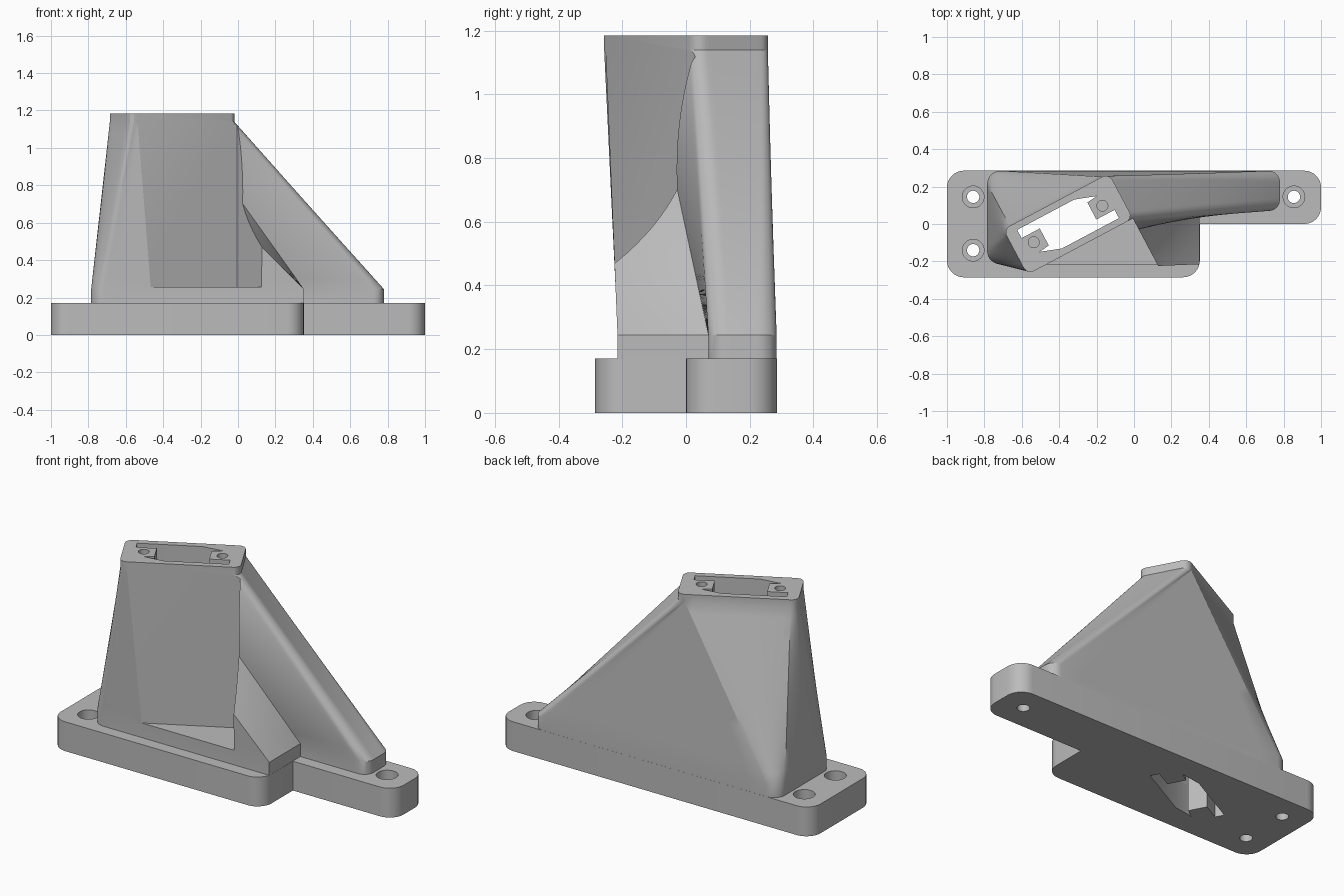
import bpy, bmesh, math
from mathutils import Vector

cube = bpy.data.objects.get("Cube")
if cube:
    bpy.data.objects.remove(cube, do_unlink=True)

grey = bpy.data.materials.new("plain grey")
grey.use_nodes = True
colour = (0.5, 0.5, 0.5, 1)
grey.diffuse_color = colour
grey.node_tree.nodes["Principled BSDF"].inputs["Base Color"].default_value = colour

ANGLE = math.radians(28)
U = Vector((math.cos(ANGLE), math.sin(ANGLE)))
V = Vector((-U.y, U.x))
CENTRE = Vector((-0.3525, 0))


def turned(u, v):
    """Point in the frame of the turned top."""
    return CENTRE + U * u + V * v


def arc(corner, before, after, r, n=8):
    """Rounded square corner, from the incoming edge to the outgoing one."""
    corner = Vector(corner)
    a = (Vector(before) - corner).normalized()
    b = (Vector(after) - corner).normalized()
    mid = corner + (a + b) * r
    turns = [math.pi / 2 * i / n for i in range(n + 1)]
    return [mid - (b * math.cos(t) + a * math.sin(t)) * r for t in turns]


def along(path, n=12):
    """n points evenly spaced along a path, leaving out its end."""
    lengths = [(q - p).length for p, q in zip(path, path[1:])]
    total, points = sum(lengths), []
    for i in range(n):
        d = total * i / n
        for p, q, length in zip(path, path[1:], lengths):
            if d <= length + 1e-9:
                points.append(p.lerp(q, d / length) if length > 0 else p)
                break
            d -= length
    return points


def finish(name, bm):
    bmesh.ops.recalc_face_normals(bm, faces=bm.faces)
    mesh = bpy.data.meshes.new(name)
    bm.to_mesh(mesh)
    bm.free()
    mesh.materials.append(grey)
    ob = bpy.data.objects.new(name, mesh)
    bpy.context.collection.objects.link(ob)
    return ob


def prism(name, outline, low, high):
    bm = bmesh.new()
    face = bm.faces.new([bm.verts.new((p[0], p[1], low)) for p in outline])
    new = bmesh.ops.extrude_face_region(bm, geom=[face])["geom"]
    bmesh.ops.translate(bm, vec=(0, 0, high - low),
                        verts=[g for g in new if isinstance(g, bmesh.types.BMVert)])
    return finish(name, bm)


def circle(centre, r, n=32):
    return [(centre[0] + r * math.cos(math.tau * i / n),
             centre[1] + r * math.sin(math.tau * i / n)) for i in range(n)]


def activate(ob):
    bpy.ops.object.select_all(action='DESELECT')
    ob.select_set(True)
    bpy.context.view_layer.objects.active = ob


def cut(ob, cutters):
    activate(ob)
    for cutter in cutters:
        cutter.hide_render = True
        mod = ob.modifiers.new("cut", 'BOOLEAN')
        mod.operation, mod.solver, mod.object = 'DIFFERENCE', 'EXACT', cutter
        bpy.ops.object.modifier_apply(modifier=mod.name)
        bpy.data.objects.remove(cutter, do_unlink=True)
    activate(ob)
    bpy.ops.object.shade_smooth_by_angle(angle=math.radians(25))


def slot():
    # Point-symmetric opening with a screw tab at each end
    half = [(-0.255, 0.1), (0.09, 0.1), (0.205, 0.06),
            (0.145, 0.053), (0.145, -0.05), (0.255, -0.05)]
    return prism("slot_cutter", [turned(s * u, s * v) for s in (1, -1) for u, v in half], -0.1, 1.4)


# Stepped base plate with rounded outer corners
corners = [(-1, -0.285), (0.352, -0.285), (0.352, 0), (1, 0), (1, 0.285), (-1, 0.285)]
outline = []
for i, c in enumerate(corners):
    if i == 2:
        outline.append(c)
    else:
        outline += arc(c, corners[i - 1], corners[(i + 1) % 6], 0.09)
base = prism("base_plate", outline, 0, 0.17)

# Counterbored mounting holes
cutters = [slot()]
for spot in [(-0.86, 0.145), (-0.86, -0.14), (0.855, 0.145)]:
    cutters.append(prism("bolt_cutter", circle(spot, 0.033), -0.1, 0.3))
    cutters.append(prism("counterbore_cutter", circle(spot, 0.058), 0.08, 0.3))
cut(base, cutters)

# Foot outline of the tower
front_l, front_r, inner = Vector((-0.785, -0.215)), Vector((0.351, -0.215)), Vector((0.351, 0.07))
arm_f, arm_b, back_l = Vector((0.78, 0.07)), Vector((0.78, 0.2845)), Vector((-0.785, 0.2845))
foot_fl = arc(front_l, back_l, front_r, 0.07)
foot_af = arc(arm_f, inner, arm_b, 0.06)
foot_ab = arc(arm_b, arm_f, back_l, 0.06)
foot_bl = arc(back_l, arm_b, front_l, 0.07)

# Turned top outline of the tower
A, B = 0.32, 0.137
t = [turned(-A, -B), turned(A, -B), turned(A, B), turned(-A, B)]
top_a, top_c, top_d, top_e = [arc(t[i], t[i - 1], t[(i + 1) % 4], 0.04) for i in range(4)]
middle = turned(0, -B)

# Matching stretches of foot and top
pairs = [
    ([foot_fl[-1], front_r], [top_a[-1]] * 2),
    ([front_r, inner], [top_a[-1], middle]),
    ([inner, foot_af[0]], [middle, top_c[0]]),
    (foot_af, top_c),
    ([foot_af[-1], foot_ab[0]], [top_c[-1], top_d[0]]),
    (foot_ab, top_d),
    ([foot_ab[-1], foot_bl[0]], [top_d[-1]] * 2),
    (foot_bl, [top_d[-1], top_e[0]]),
    ([foot_bl[-1], foot_fl[0]], top_e),
    (foot_fl, [top_e[-1]] + top_a),
]
foot = [p for low, high in pairs for p in along(low)]
top = [p for low, high in pairs for p in along(high)]

# Tower lofted between the two outlines
STEPS = 16
levels = [(0.17, 0)] + [(0.245 + 0.895 * i / STEPS, i / STEPS) for i in range(STEPS + 1)] + [(1.185, 1)]
bm = bmesh.new()
rings = [[bm.verts.new((*p.lerp(q, f), z)) for p, q in zip(foot, top)] for z, f in levels]
for low, high in zip(rings, rings[1:]):
    for i in range(len(foot)):
        j = (i + 1) % len(foot)
        bm.faces.new((low[i], low[j], high[j], high[i]))
bmesh.ops.remove_doubles(bm, verts=bm.verts, dist=1e-5)
bmesh.ops.holes_fill(bm, edges=[e for e in bm.edges if e.is_boundary], sides=0)
tower = finish("tower", bm)

# Flat front notch, central slot and blind screw holes
notch = [turned(u, v) for u, v in [(-1, -1), (A, -1), (A, -B + 0.0005), (-1, -B + 0.0005)]]
cutters = [prism("notch_cutter", notch, 0.255, 1.4), slot()]
for side in (-1, 1):
    cutters.append(prism("screw_cutter", circle(turned(side * 0.208, 0), 0.029), 0.95, 1.4))
cut(tower, cutters)
